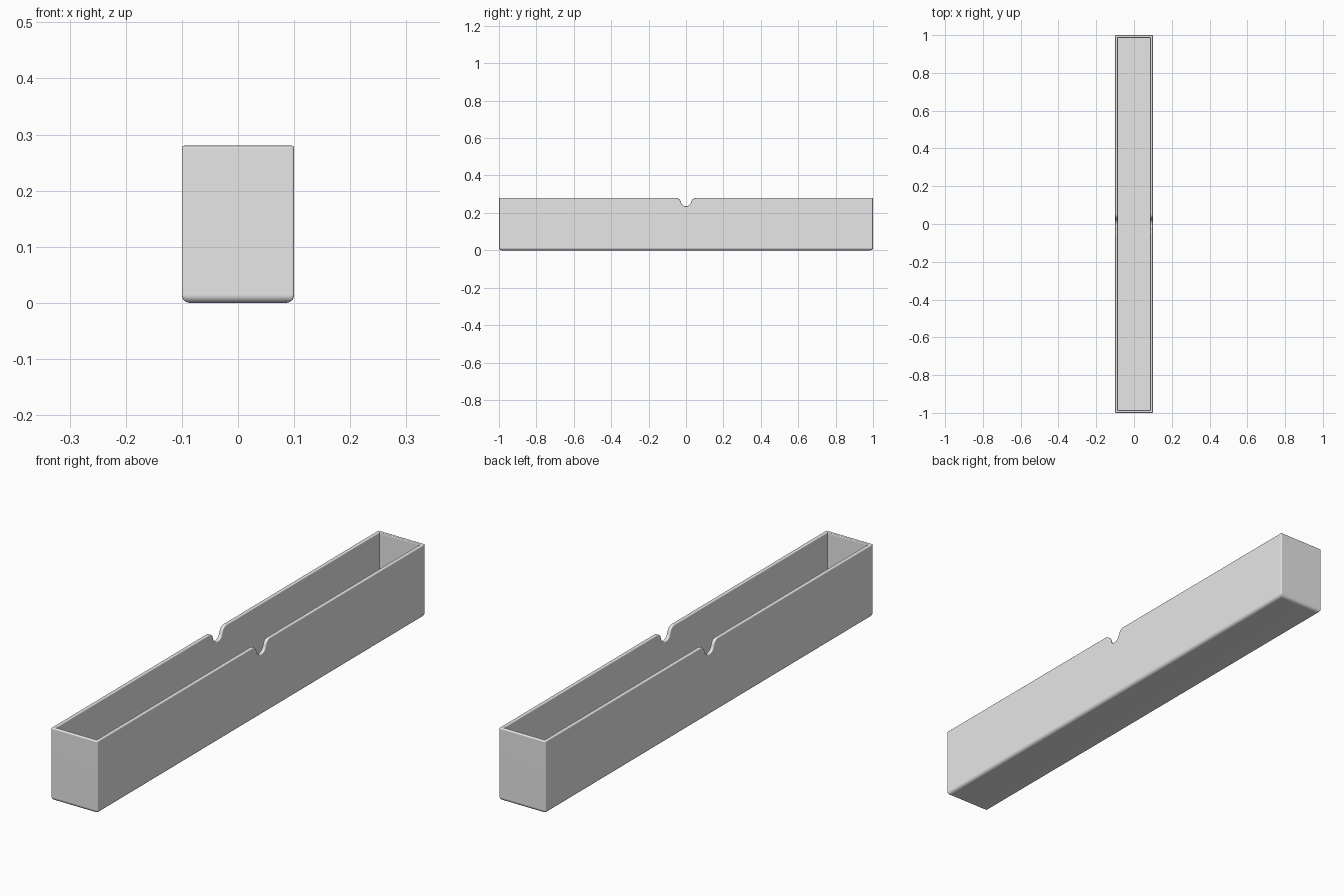
import bpy
import bmesh
import math

cube = bpy.data.objects.get("Cube")
if cube:
    bpy.data.objects.remove(cube, do_unlink=True)

WIDTH, LENGTH, HEIGHT = 0.2, 2.0, 0.28
WALL = 0.014
BOTTOM_RADIUS, EDGE_RADIUS = 0.014, 0.004
NOTCH_RADIUS, NOTCH_DEPTH, NOTCH_SLOPE = 0.027, 0.044, math.radians(70)

# Plain grey material
grey = bpy.data.materials.new("light_grey")
grey.use_nodes = True
grey.diffuse_color = (0.8, 0.8, 0.8, 1)
grey.node_tree.nodes["Principled BSDF"].inputs["Base Color"].default_value = (0.8, 0.8, 0.8, 1)


def make_object(name, bm):
    bmesh.ops.recalc_face_normals(bm, faces=bm.faces)
    mesh = bpy.data.meshes.new(name)
    bm.to_mesh(mesh)
    bm.free()
    mesh.materials.append(grey)
    obj = bpy.data.objects.new(name, mesh)
    bpy.context.collection.objects.link(obj)
    return obj


# Open tray: a block with its top inset and pushed down to the floor
bm = bmesh.new()
bmesh.ops.create_cube(bm, size=1)
for v in bm.verts:
    v.co.x *= WIDTH
    v.co.y *= LENGTH
    v.co.z = (v.co.z + 0.5) * HEIGHT
top = max(bm.faces, key=lambda f: f.calc_center_median().z)
bmesh.ops.inset_region(bm, faces=[top], thickness=WALL, use_even_offset=True)
pushed = bmesh.ops.extrude_face_region(bm, geom=[top])["geom"]
bmesh.ops.delete(bm, geom=[top], context="FACES_ONLY")
for v in pushed:
    if isinstance(v, bmesh.types.BMVert):
        v.co.z = WALL
tray = make_object("tray", bm)

# Finger notch profile: round bottom, steep sides, rounded shoulders
r, steps = NOTCH_RADIUS, 8
angles = [NOTCH_SLOPE * i / steps for i in range(steps + 1)]
bottom = HEIGHT - NOTCH_DEPTH
arc_rise = r * (1 - math.cos(NOTCH_SLOPE))
straight = (NOTCH_DEPTH - 2 * arc_rise) / math.tan(NOTCH_SLOPE)
half_width = 2 * r * math.sin(NOTCH_SLOPE) + straight
side = [(r * math.sin(a), bottom + r * (1 - math.cos(a))) for a in angles]
side += [(half_width - r * math.sin(a), HEIGHT - r * (1 - math.cos(a))) for a in reversed(angles)]
side.append((half_width, HEIGHT + 0.1))
profile = side + [(-y, z) for y, z in reversed(side[1:])]

bm = bmesh.new()
face = bm.faces.new([bm.verts.new((-WIDTH, y, z)) for y, z in profile])
swept = bmesh.ops.extrude_face_region(bm, geom=[face])["geom"]
bmesh.ops.translate(bm, vec=(2 * WIDTH, 0, 0),
                    verts=[g for g in swept if isinstance(g, bmesh.types.BMVert)])
cutter = make_object("notch_cutter", bm)
cutter.hide_render = True

bpy.ops.object.select_all(action="DESELECT")
tray.select_set(True)
bpy.context.view_layer.objects.active = tray
cut = tray.modifiers.new("notch", "BOOLEAN")
cut.operation = "DIFFERENCE"
cut.solver = "EXACT"
cut.object = cutter
bpy.ops.object.modifier_apply(modifier=cut.name)
bpy.data.objects.remove(cutter, do_unlink=True)

# Rounding: large along the base, small on the rim, notch and outer corners
bm = bmesh.new()
bm.from_mesh(tray.data)
weight = bm.edges.layers.float.new("bevel_weight_edge")
for e in bm.edges:
    if e.calc_face_angle(0) < math.radians(40):
        continue
    if all(v.co.z < 0.001 for v in e.verts):
        e[weight] = 1
    elif (all(v.co.z > bottom - 0.01 for v in e.verts)
          or all(abs(v.co.x) > WIDTH / 2 - 0.001 for v in e.verts)):
        e[weight] = EDGE_RADIUS / BOTTOM_RADIUS
bm.to_mesh(tray.data)
bm.free()

bevel = tray.modifiers.new("rounding", "BEVEL")
bevel.limit_method = "WEIGHT"
bevel.width = BOTTOM_RADIUS
bevel.segments = 5
bevel.use_clamp_overlap = False
bpy.ops.object.modifier_apply(modifier=bevel.name)

bpy.ops.object.shade_smooth_by_angle(angle=math.radians(35))
normals = tray.modifiers.new("even_shading", "WEIGHTED_NORMAL")
normals.keep_sharp = True
